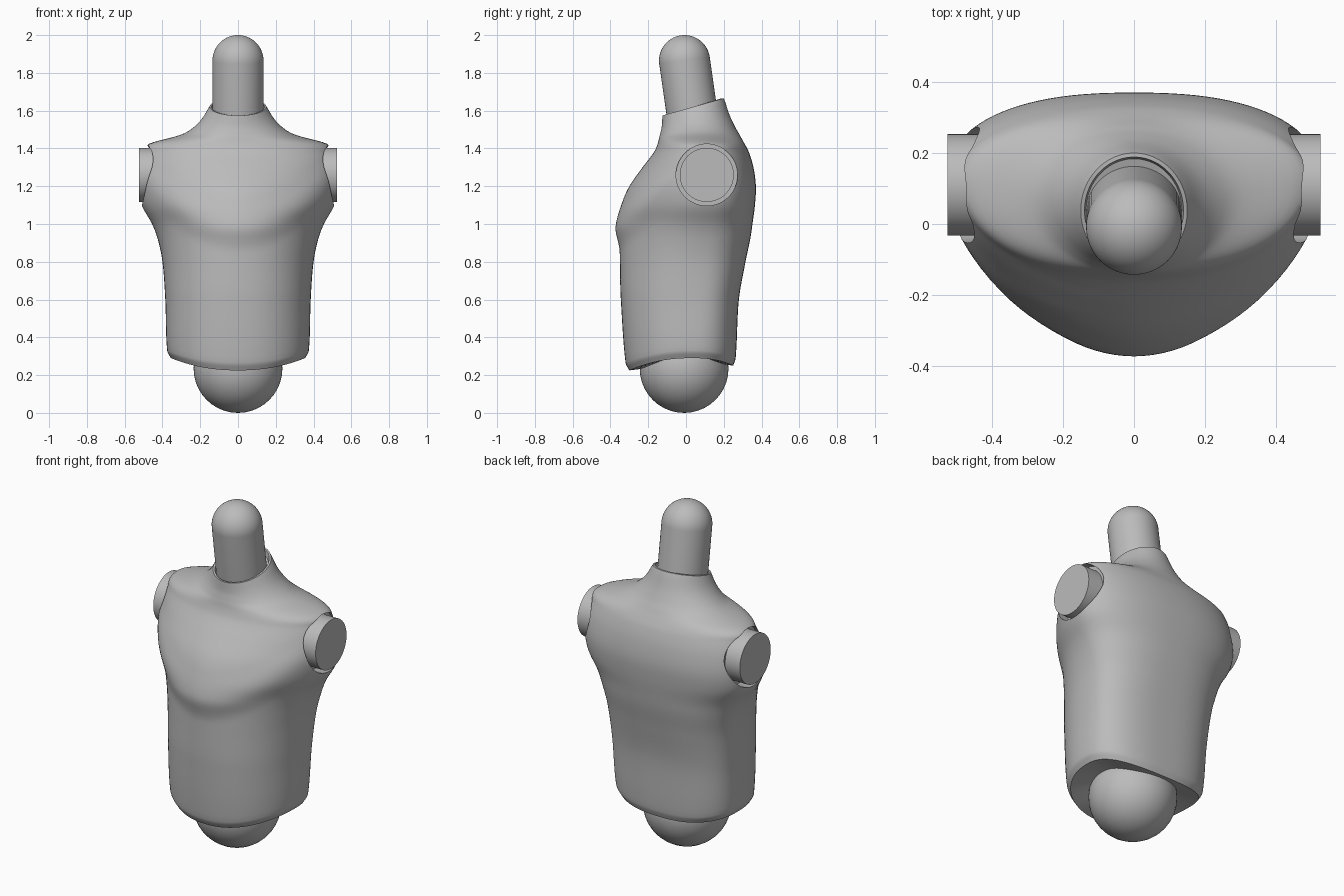
import bpy, bmesh, math
from mathutils import Matrix, Vector

cube = bpy.data.objects.get("Cube")
if cube:
    bpy.data.objects.remove(cube, do_unlink=True)

grey = bpy.data.materials.new("plain grey")
grey.use_nodes = True
colour = (0.5, 0.5, 0.5, 1)
grey.diffuse_color = colour
grey.node_tree.nodes["Principled BSDF"].inputs["Base Color"].default_value = colour

SEGMENTS = 96


def finish(name, bm, angle=35):
    bmesh.ops.recalc_face_normals(bm, faces=bm.faces)
    mesh = bpy.data.meshes.new(name)
    bm.to_mesh(mesh)
    bm.free()
    mesh.materials.append(grey)
    obj = bpy.data.objects.new(name, mesh)
    bpy.context.collection.objects.link(obj)
    return obj


def smooth(obj, angle=35):
    bpy.ops.object.select_all(action="DESELECT")
    obj.select_set(True)
    bpy.context.view_layer.objects.active = obj
    bpy.ops.object.shade_smooth_by_angle(angle=math.radians(angle))


def loft(bm, rings):
    rows = [[bm.verts.new(p) for p in ring] for ring in rings]
    for a, b in zip(rows, rows[1:]):
        for i in range(len(a)):
            j = (i + 1) % len(a)
            bm.faces.new((a[i], a[j], b[j], b[i]))
    return rows


def cap(bm, row, centre):
    tip = bm.verts.new(centre)
    for i in range(len(row)):
        bm.faces.new((row[i], row[(i + 1) % len(row)], tip))


def ramp(v, lo, hi):
    t = min(max((v - lo) / (hi - lo), 0), 1)
    return t * t * (3 - 2 * t)


# Torso sections: height, half width, widest y, front y, back y, front and back roundness
SECTIONS = [
    (0.29, 0.355, 0.03, -0.30, 0.25, 2.2, 2.5),
    (0.33, 0.375, 0.03, -0.32, 0.263, 2.2, 2.6),
    (0.60, 0.385, 0.05, -0.345, 0.28, 2.2, 2.7),
    (0.80, 0.40, 0.07, -0.35, 0.315, 2.1, 2.6),
    (0.92, 0.425, 0.09, -0.352, 0.34, 2.0, 2.5),
    (1.00, 0.455, 0.10, -0.355, 0.352, 1.9, 2.4),
    (1.10, 0.51, 0.11, -0.342, 0.365, 1.85, 2.4),
    (1.20, 0.53, 0.11, -0.30, 0.37, 1.85, 2.4),
    (1.30, 0.525, 0.115, -0.23, 0.357, 1.9, 2.3),
    (1.38, 0.50, 0.12, -0.17, 0.333, 2.0, 2.2),
    (1.425, 0.47, 0.12, -0.15, 0.31, 2.0, 2.1),
    (1.47, 0.31, 0.09, -0.14, 0.283, 2.0, 2.0),
    (1.50, 0.25, 0.07, -0.135, 0.26, 2.0, 2.0),
    (1.55, 0.195, 0.045, -0.128, 0.228, 2.0, 2.0),
    (1.62, 0.15, 0.038, -0.125, 0.20, 2.0, 2.0),
]


def section_at(k, t):
    """Smooth blend between section k and the next one."""
    s0, s1 = SECTIONS[max(k - 1, 0)], SECTIONS[k]
    s2, s3 = SECTIONS[k + 1], SECTIONS[min(k + 2, len(SECTIONS) - 1)]
    h = s2[0] - s1[0]
    out = [s1[0] + h * t]
    for i in range(1, 7):
        m1 = h * (s2[i] - s0[i]) / (s2[0] - s0[0])
        m2 = h * (s3[i] - s1[i]) / (s3[0] - s1[0])
        out.append((2*t**3 - 3*t*t + 1) * s1[i] + (t**3 - 2*t*t + t) * m1
                   + (3*t*t - 2*t**3) * s2[i] + (t**3 - t*t) * m2)
    return out


def section_ring(z, w, c, front, back, nf, nb):
    ring = []
    for i in range(SEGMENTS):
        a = 2 * math.pi * i / SEGMENTS
        ca, sa = math.cos(a), math.sin(a)
        n, depth = (nb, back - c) if sa > 0 else (nf, c - front)
        x = math.copysign(w * abs(ca) ** (2 / n), ca)
        y = c + math.copysign(depth * abs(sa) ** (2 / n), sa)
        zz = z
        # chest muscle edge curves up towards the arms
        if sa < 0:
            d = z - 0.9 - 1.1 * x * x
            y -= 0.018 * ramp(d, -0.05, 0.07) * (1 - ramp(d, 0.07, 0.22)) * abs(sa)
        # hem dips at front and back, collar slopes down to the front
        dip = 0.065 if sa < 0 else 0.04
        zz -= dip * sa * sa * (1 - ramp(z, 0.3, 0.6))
        zz += (y - c) * 0.28 * ramp(z, 1.44, 1.62)
        ring.append(Vector((x, y, zz)))
    return ring


def shrink(ring, scale, dz):
    c = sum(ring, Vector()) / len(ring)
    return [Vector((c.x + (p.x - c.x) * scale, c.y + (p.y - c.y) * scale, p.z + dz))
            for p in ring]


bm = bmesh.new()
rings = []
for k in range(len(SECTIONS) - 1):
    steps = 10 if SECTIONS[k + 1][0] - SECTIONS[k][0] > 0.15 else 5
    rings += [section_ring(*section_at(k, s / steps)) for s in range(steps)]
rings.append(section_ring(*SECTIONS[-1]))
# collar lip and recess, hem underside
rings += [shrink(rings[-1], 0.93, 0), shrink(rings[-1], 0.9, -0.03)]
rings.insert(0, shrink(rings[0], 0.6, 0.015))
rows = loft(bm, rings)
for row in (rows[0], rows[-1]):
    cap(bm, row, sum((v.co for v in row), Vector()) / SEGMENTS)
torso = finish("torso", bm)


def cylinder(name, radius, x0, x1, side):
    bm = bmesh.new()
    place = (Matrix.Translation((side * (x0 + x1) / 2, 0.11, 1.26))
             @ Matrix.Rotation(math.pi / 2, 4, "Y"))
    bmesh.ops.create_cone(bm, cap_ends=True, segments=64, radius1=radius,
                          radius2=radius, depth=x1 - x0, matrix=place)
    return finish(name, bm)


# Arm sockets cut into the torso, with arm stubs inside
for side, label in ((1, "left"), (-1, "right")):
    cutter = cylinder(label + "_socket_cutter", 0.163, 0.43, 0.7, side)
    cutter.hide_render = True
    cut = torso.modifiers.new(label + "_socket", "BOOLEAN")
    cut.operation, cut.solver, cut.object = "DIFFERENCE", "EXACT", cutter
    bpy.context.view_layer.objects.active = torso
    bpy.ops.object.modifier_apply(modifier=cut.name)
    bpy.data.objects.remove(cutter, do_unlink=True)
    smooth(cylinder(label + "_arm_stub", 0.143, 0.40, 0.525, side))
smooth(torso)


# Round stubs from a turned profile of (radius, height)
def turned(name, profile, place):
    bm = bmesh.new()
    rings = [[place @ Vector((r * math.cos(2 * math.pi * i / 64),
                              r * math.sin(2 * math.pi * i / 64), z)) for i in range(64)]
             for r, z in profile]
    rows = loft(bm, rings)
    bmesh.ops.remove_doubles(bm, verts=bm.verts, dist=0.0001)
    smooth(finish(name, bm))


def arc(radius, start):
    return [(radius * math.cos(a), radius * math.sin(a))
            for a in (start + (math.pi / 2 - start) * i / 20 for i in range(21))]


# Neck post leans forward, hip ball sits under the hem
lean = Matrix.Translation((0, -0.008, 1.865)) @ Matrix.Rotation(math.radians(8.2), 4, "X")
turned("neck_post", [(0, -0.32), (0.135, -0.32)] + arc(0.135, 0), lean)
turned("hip_ball", arc(0.235, -math.pi / 2), Matrix.Translation((0, -0.01, 0.235)))
